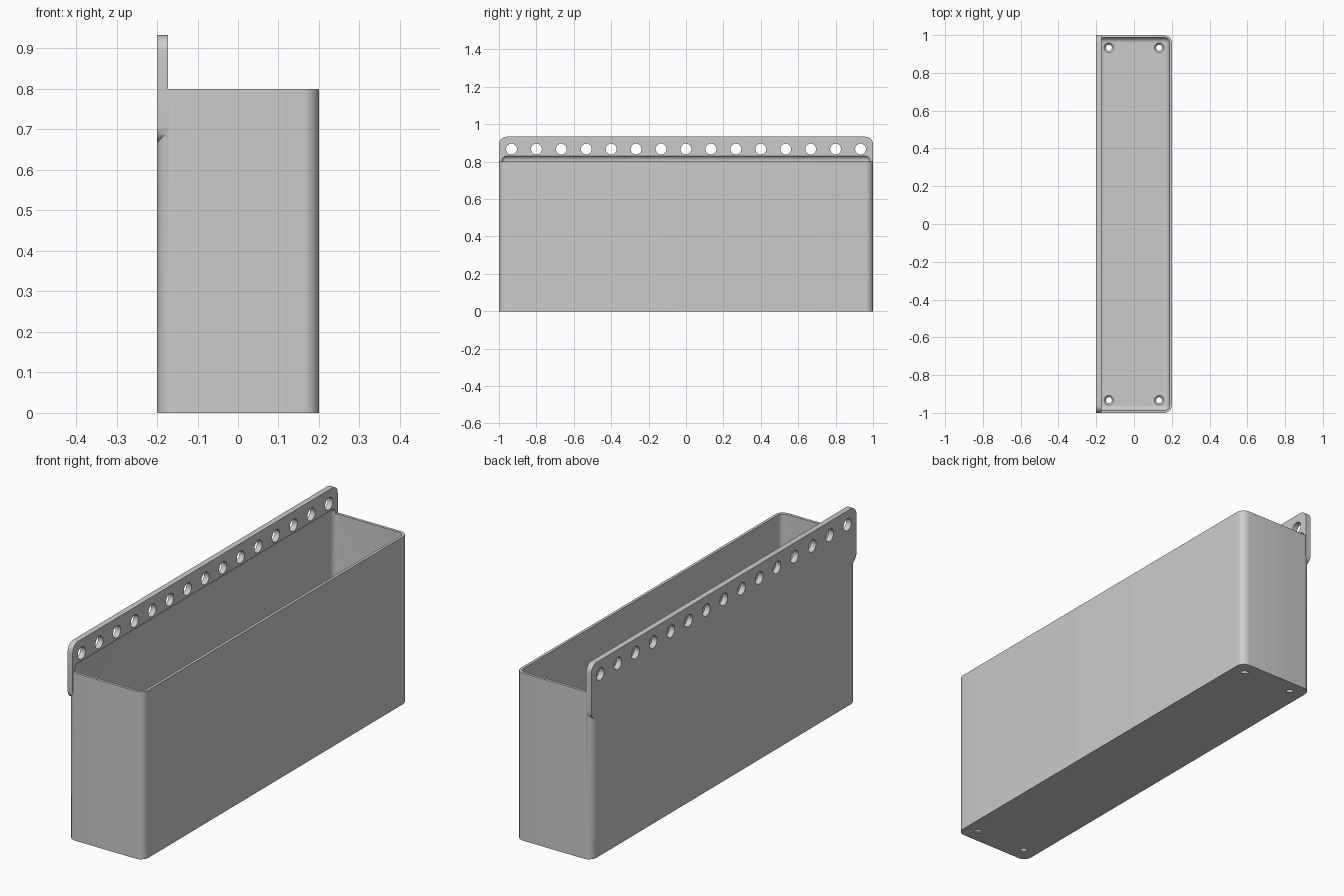
import bpy, bmesh
from mathutils import Matrix, Vector

old = bpy.data.objects.get("Cube")
if old:
    bpy.data.objects.remove(old, do_unlink=True)

WALL = 0.0133
PLATE = 0.027
R_OUT = 0.04
R_IN = 0.0267

grey = bpy.data.materials.new("plain grey")
grey.use_nodes = True
grey.diffuse_color = (0.6, 0.6, 0.6, 1)
grey.node_tree.nodes["Principled BSDF"].inputs["Base Color"].default_value = (0.6, 0.6, 0.6, 1)


def finish(name, bm):
    bmesh.ops.recalc_face_normals(bm, faces=bm.faces)
    mesh = bpy.data.meshes.new(name)
    bm.to_mesh(mesh)
    bm.free()
    mesh.materials.append(grey)
    obj = bpy.data.objects.new(name, mesh)
    bpy.context.collection.objects.link(obj)
    return obj


def rounded_box(name, low, high, radius, axis=None):
    """Box with edges along one axis rounded, or all edges if axis is None."""
    low, high = Vector(low), Vector(high)
    bm = bmesh.new()
    bmesh.ops.create_cube(bm, size=1)
    bmesh.ops.scale(bm, vec=high - low, verts=bm.verts)
    bmesh.ops.translate(bm, vec=(low + high) / 2, verts=bm.verts)
    edges = [e for e in bm.edges
             if axis is None or abs((e.verts[0].co - e.verts[1].co)[axis]) > 1e-4]
    bmesh.ops.bevel(bm, geom=edges, offset=radius, offset_type='OFFSET',
                    segments=8, profile=0.5, affect='EDGES')
    return finish(name, bm)


def add_cone(bm, centre, r_low, r_high, depth, turn=Matrix()):
    bmesh.ops.create_cone(bm, cap_ends=True, segments=32, radius1=r_low, radius2=r_high,
                          depth=depth, matrix=Matrix.Translation(centre) @ turn)


def combine(target, tool, operation):
    tool.hide_render = True
    mod = target.modifiers.new(operation.lower(), 'BOOLEAN')
    mod.operation = operation
    mod.solver = 'EXACT'
    mod.object = tool
    bpy.context.view_layer.objects.active = target
    bpy.ops.object.modifier_apply(modifier=mod.name)
    bpy.data.objects.remove(tool, do_unlink=True)


# Outer shell of the bin and its mounting flange
planter = rounded_box("wall_bin", (-0.2, -1, 0), (0.2, 1, 0.8), R_OUT, axis=2)
flange = rounded_box("flange", (-0.2, -1, 0.667), (-0.2 + PLATE, 1, 0.933), R_OUT, axis=0)
combine(planter, flange, 'UNION')

# Hollow interior, which also scoops into the flange foot
cavity = rounded_box("cavity", (-0.2 + WALL, -1 + WALL, WALL),
                     (0.2 - WALL, 1 - WALL, 0.833), R_IN)
combine(planter, cavity, 'DIFFERENCE')

# Row of mounting holes through the flange
bm = bmesh.new()
for i in range(15):
    add_cone(bm, (-0.187, (i - 7) * 0.1333, 0.867), 0.029, 0.029, 0.1,
             Matrix.Rotation(1.570796, 4, 'Y'))
combine(planter, finish("flange_holes", bm), 'DIFFERENCE')

# Countersunk holes in the floor corners: bore, then cone
for name, z, r_low, r_high, depth in (("floor_bores", 0, 0.016, 0.016, 0.1),
                                      ("countersinks", 0.009, 0.015, 0.027, 0.011)):
    bm = bmesh.new()
    for x in (-0.133, 0.133):
        for y in (-0.933, 0.933):
            add_cone(bm, (x, y, z), r_low, r_high, depth)
    combine(planter, finish(name, bm), 'DIFFERENCE')

# Smooth the rounded corners, keep rims crisp
bpy.ops.object.select_all(action='DESELECT')
planter.select_set(True)
bpy.context.view_layer.objects.active = planter
bpy.ops.object.shade_smooth_by_angle(angle=0.5)
